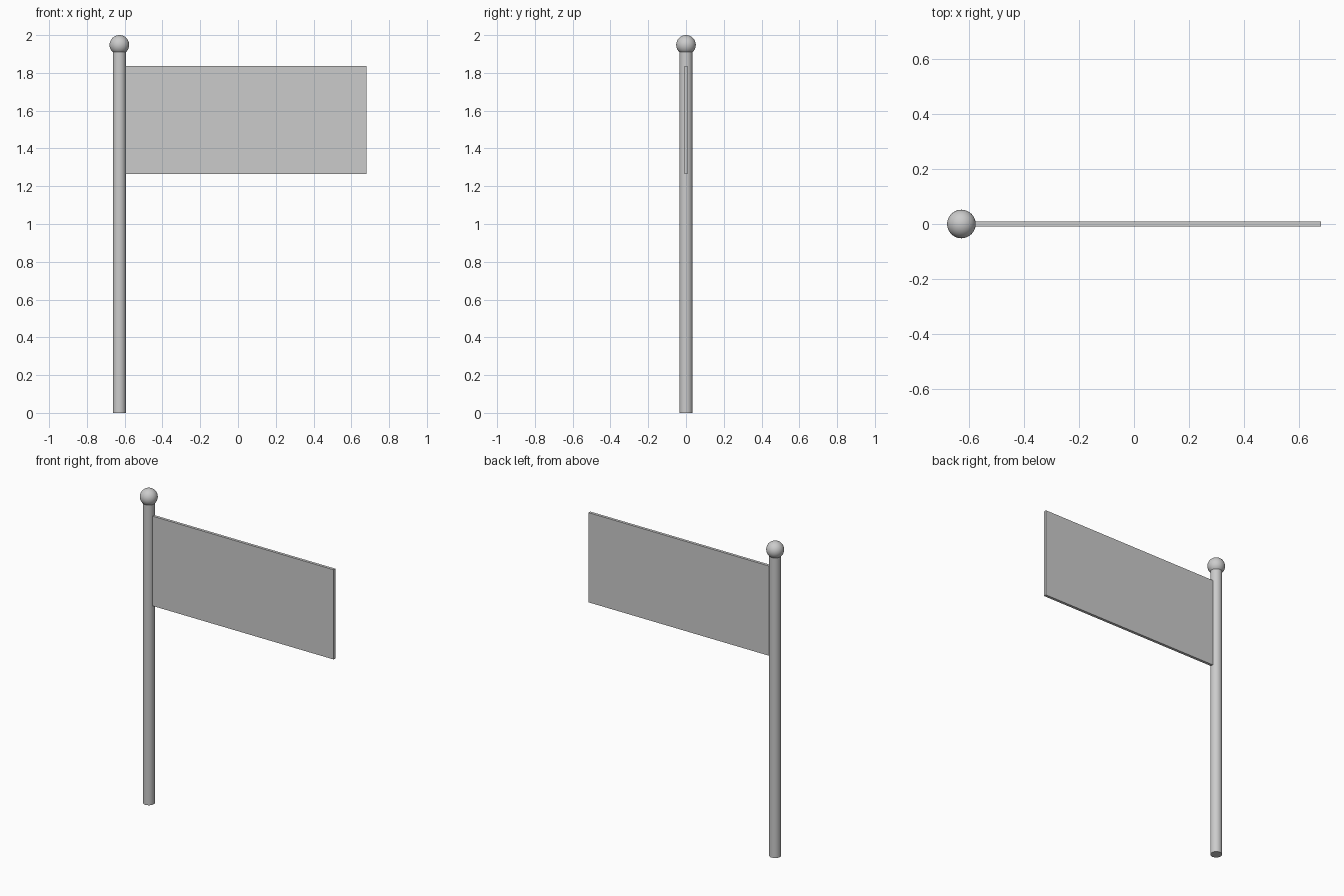
import bpy
import math

if "Cube" in bpy.data.objects:
    bpy.data.objects.remove(bpy.data.objects["Cube"])

POLE_X = -0.628
POLE_R = 0.035
BALL_R = 0.052


def smooth(obj):
    bpy.context.view_layer.objects.active = obj
    bpy.ops.object.shade_smooth_by_angle(angle=math.radians(35))


# Upright pole, running up into the finial
pole_top = 1.91
bpy.ops.mesh.primitive_cylinder_add(vertices=32, radius=POLE_R, depth=pole_top,
                                    location=(POLE_X, 0, pole_top / 2))
pole = bpy.context.object
pole.name = "pole"
smooth(pole)

# Ball finial
bpy.ops.mesh.primitive_uv_sphere_add(segments=32, ring_count=16, radius=BALL_R,
                                     location=(POLE_X, 0, 2.0 - BALL_R))
ball = bpy.context.object
ball.name = "ball_finial"
smooth(ball)

# Flat flag panel, touching the pole
x0, x1, z0, z1 = POLE_X + POLE_R - 0.005, 0.68, 1.265, 1.836
bpy.ops.mesh.primitive_cube_add(size=1, location=((x0 + x1) / 2, 0, (z0 + z1) / 2))
flag = bpy.context.object
flag.name = "flag"
flag.scale = (x1 - x0, 0.018, z1 - z0)
bpy.ops.object.transform_apply(location=False, rotation=False, scale=True)
